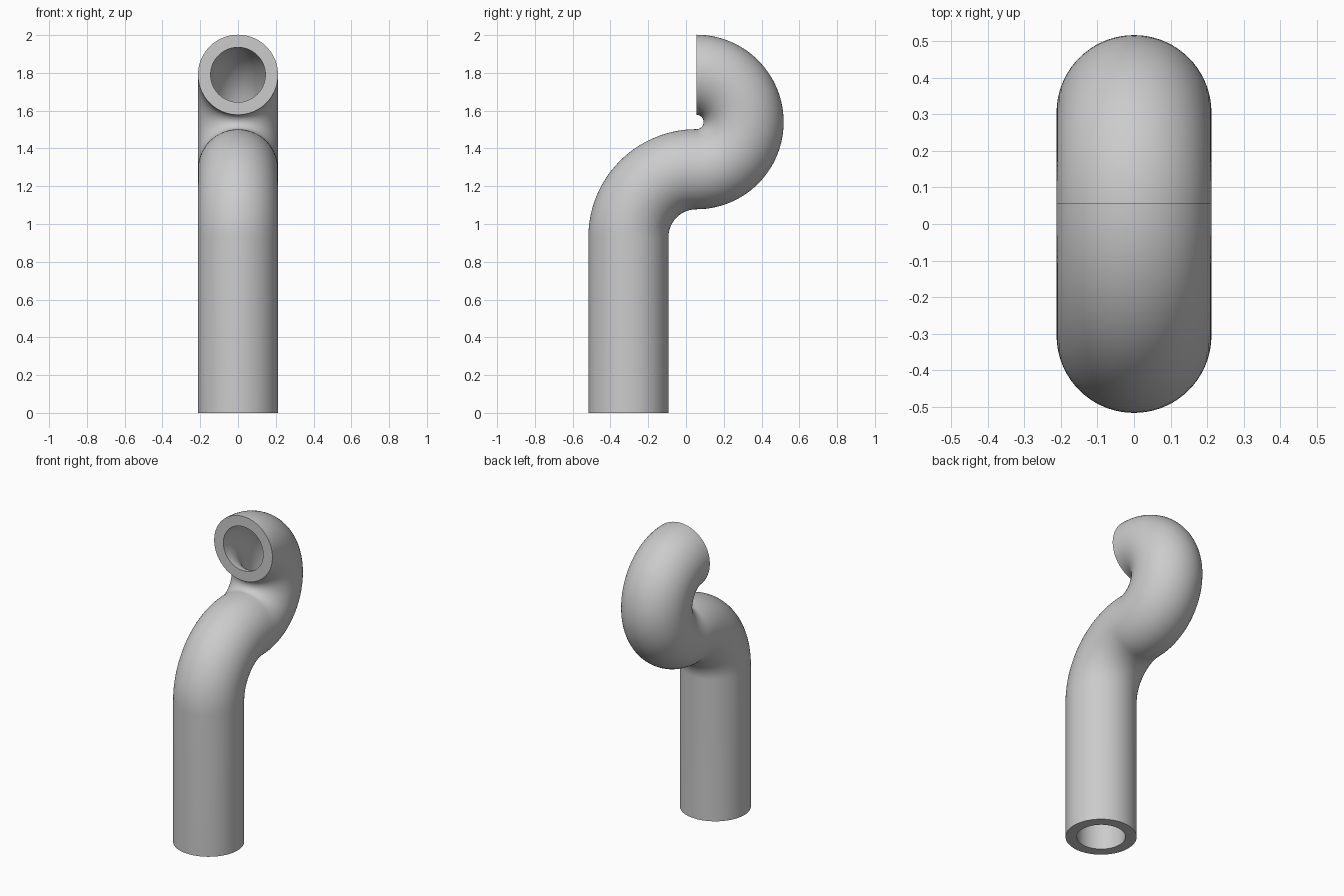
import bpy
import bmesh
from math import sin, cos, pi, radians

cube = bpy.data.objects.get("Cube")
if cube:
    bpy.data.objects.remove(cube, do_unlink=True)

OUTER, INNER = 0.212, 0.145      # pipe radii
SIDES, STEPS = 72, 28            # roundness of pipe and of bends
LOW_R, TOP_R = 0.36, 0.25        # centreline radii of the two bends
BEND_Y, LOW_Z = 0.055, 0.93      # shared bend axis and top of the straight stem
TOP_Z = LOW_Z + LOW_R + TOP_R

# Centreline as (y, z, heading), heading 0 = straight up, 90 degrees = backward
path = [(BEND_Y - LOW_R, 0.0, 0.0)]
for i in range(STEPS + 1):
    a = pi / 2 * i / STEPS
    path.append((BEND_Y - LOW_R * cos(a), LOW_Z + LOW_R * sin(a), a))
for i in range(1, 2 * STEPS + 1):
    a = pi / 2 - pi * i / (2 * STEPS)
    path.append((BEND_Y + TOP_R * cos(a), TOP_Z - TOP_R * sin(a), a))

bm = bmesh.new()


def ring(y, z, heading, radius):
    """Circle of vertices square to the centreline."""
    verts = []
    for k in range(SIDES):
        t = 2 * pi * k / SIDES
        across = radius * sin(t)
        verts.append(bm.verts.new((radius * cos(t), y + across * cos(heading),
                                   z - across * sin(heading))))
    return verts


def bridge(a, b):
    """Band of quads between two rings."""
    for k in range(SIDES):
        n = (k + 1) % SIDES
        bm.faces.new((a[k], a[n], b[n], b[k]))


# Outer skin, inner bore and the flat rims at both ends
outer = [ring(*p, OUTER) for p in path]
inner = [ring(*p, INNER) for p in path]
for skin in (outer, inner):
    for a, b in zip(skin, skin[1:]):
        bridge(a, b)
for end in (0, -1):
    bridge(outer[end], inner[end])
bmesh.ops.recalc_face_normals(bm, faces=bm.faces)

mesh = bpy.data.meshes.new("curved_pipe")
bm.to_mesh(mesh)
bm.free()
pipe = bpy.data.objects.new("curved_pipe", mesh)
bpy.context.collection.objects.link(pipe)

# Plain grey finish
grey = bpy.data.materials.new("plain_grey")
grey.use_nodes = True
colour = (0.6, 0.6, 0.6, 1.0)
grey.diffuse_color = colour
grey.node_tree.nodes["Principled BSDF"].inputs["Base Color"].default_value = colour
mesh.materials.append(grey)

# Smooth pipe with crisp rims
bpy.ops.object.select_all(action='DESELECT')
pipe.select_set(True)
bpy.context.view_layer.objects.active = pipe
bpy.ops.object.shade_smooth_by_angle(angle=radians(35))
